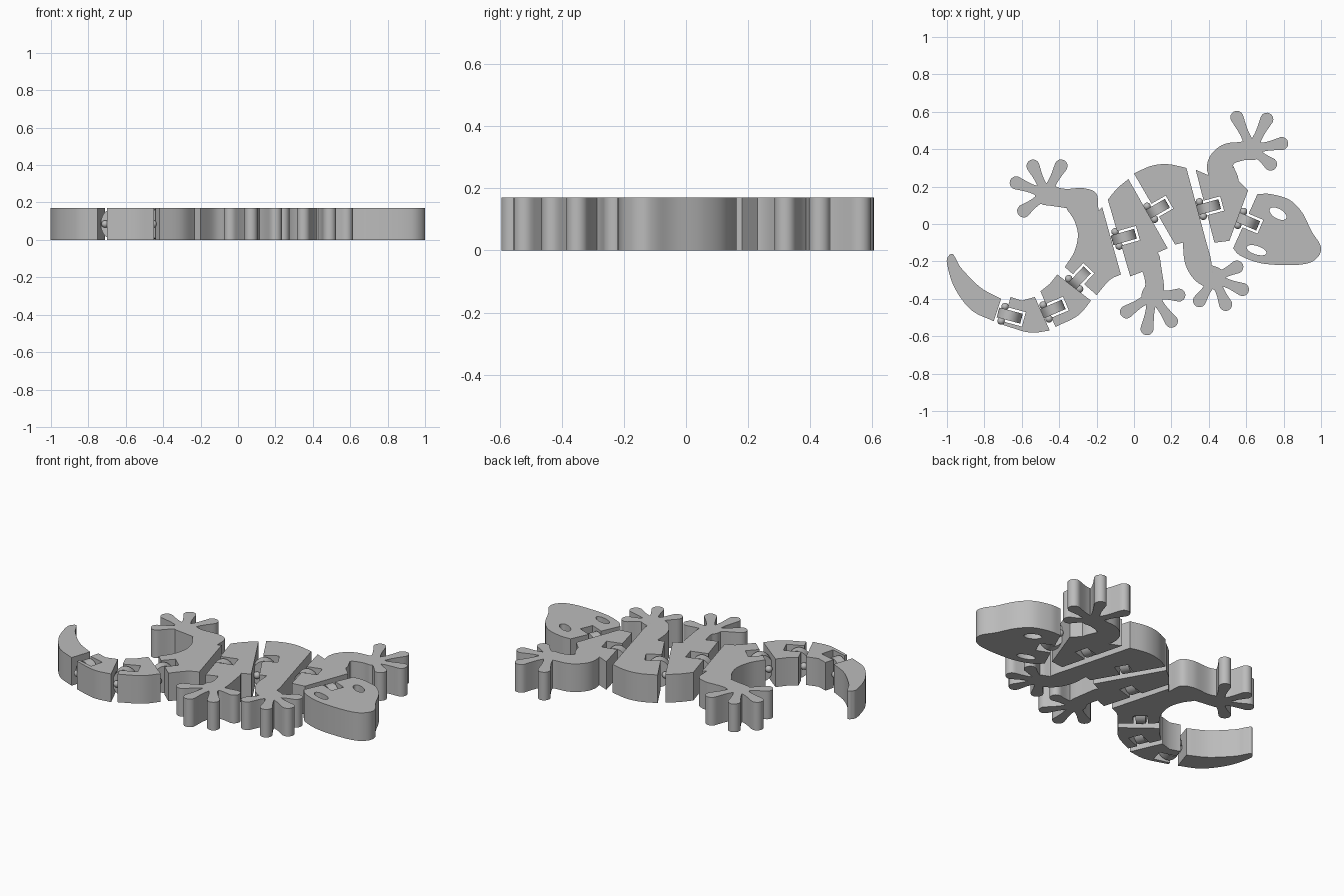
import bpy, bmesh, math
from mathutils import Vector

if "Cube" in bpy.data.objects:
    bpy.data.objects.remove(bpy.data.objects["Cube"])

UNIT = 0.01          # plan coordinates are in hundredths
HEIGHT = 0.17
MID = HEIGHT / 2

grey = bpy.data.materials.new("plain_grey")
grey.use_nodes = True
grey.diffuse_color = (0.5, 0.5, 0.5, 1)
grey.node_tree.nodes["Principled BSDF"].inputs["Base Color"].default_value = grey.diffuse_color


def spline(points, steps=6):
    """Smooth curve through points of any dimension."""
    pts = [Vector(p) for p in points]
    if len(pts) < 3:
        return pts
    ext = [pts[0] * 2 - pts[1]] + pts + [pts[-1] * 2 - pts[-2]]
    out = []
    for a, b, c, d in zip(ext, ext[1:], ext[2:], ext[3:]):
        for i in range(steps):
            t = i / steps
            out.append(b + (c - a) * t / 2
                       + (a * 2 - b * 5 + c * 4 - d) * t * t / 2
                       + (b * 3 - a - c * 3 + d) * t * t * t / 2)
    return out + [pts[-1]]


def add_object(name, bm):
    bmesh.ops.recalc_face_normals(bm, faces=bm.faces)
    mesh = bpy.data.meshes.new(name)
    bm.to_mesh(mesh)
    bm.free()
    mesh.materials.append(grey)
    obj = bpy.data.objects.new(name, mesh)
    bpy.context.collection.objects.link(obj)
    return obj


def prism(name, outline, low=0.0, high=HEIGHT):
    """Extrude a plan outline straight up."""
    bm = bmesh.new()
    base = bm.faces.new([bm.verts.new((p[0] * UNIT, p[1] * UNIT, low)) for p in outline])
    top = bmesh.ops.extrude_face_region(bm, geom=[base])["geom"]
    bmesh.ops.translate(bm, vec=(0, 0, high - low),
                        verts=[v for v in top if isinstance(v, bmesh.types.BMVert)])
    return add_object(name, bm)


def limb(name, path):
    """Prism around a curved path of (x, y, radius), with round ends."""
    line = spline(path)
    left, right = [], []
    for i, p in enumerate(line):
        d = (line[min(i + 1, len(line) - 1)] - line[max(i - 1, 0)]).to_2d().normalized()
        side = Vector((-d.y, d.x)) * p.z
        left.append(p.to_2d() + side)
        right.append(p.to_2d() - side)

    def cap(p, start):
        a0 = math.atan2(start.y - p.y, start.x - p.x)
        return [p.to_2d() + Vector((math.cos(a0 - math.pi * k / 8),
                                    math.sin(a0 - math.pi * k / 8))) * p.z for k in range(1, 8)]
    return prism(name, left + cap(line[-1], left[-1]) + right[::-1] + cap(line[0], right[0]))


def combine(obj, other, operation):
    """Apply a boolean and discard the second solid."""
    mod = obj.modifiers.new("combine", "BOOLEAN")
    mod.operation, mod.solver, mod.object = operation, "EXACT", other
    graph = bpy.context.evaluated_depsgraph_get()
    mesh = bpy.data.meshes.new_from_object(obj.evaluated_get(graph))
    obj.modifiers.clear()
    obj.data = mesh
    bpy.data.objects.remove(other)


def body(name, *chains):
    """Segment whose outline is made of smooth chains meeting at corners."""
    return prism(name, [p for chain in chains for p in spline(chain)])


def add_leg(segment, path, toes):
    """Leg ending in a palm with a fan of round-tipped toes."""
    combine(segment, limb("leg", path), "UNION")
    palm = Vector(path[-1][:2])
    for tip in toes:
        tip = Vector(tip)
        neck = palm.lerp(tip, 0.5)
        combine(segment, limb("toe", [(*palm, 3), (*neck, 2.4), (*tip, 3.5)]), "UNION")


def ellipse(x, y, long, short, angle):
    c, s = math.cos(math.radians(angle)), math.sin(math.radians(angle))
    turn = [math.tau * k / 24 for k in range(24)]
    return [(x + long * math.cos(t) * c - short * math.sin(t) * s,
             y + long * math.cos(t) * s + short * math.sin(t) * c) for t in turn]


# Body segments from head to tail
head = body("head", [(66, 16), (73, 16), (83, 13), (90, 6), (95, -4), (99, -10), (100, -14),
                     (98, -18), (93, -21), (83, -22), (68, -21), (57, -17), (53, -13)])
neck = body("neck", [(33, 29), (43, -10)], [(51, -9), (61, 18)], [(54, 25), (40, 26)])
shoulder = body("shoulder", [(0, 27), (9, 31), (18, 32), (28, 30)],
                [(39, -11)], [(26, -10), (22, -11)])
waist = body("waist", [(-14, 13), (-9, 19), (-3, 24)],
             [(18, -13), (11, -16)], [(6, -25), (-2, -28)])
hip = body("hip", [(-17, 9)], [(-7, -27), (-13, -30), (-20, -38)],
           [(-37, -23), (-32, -15), (-30, -6), (-32, 2), (-36, 8)],
           [(-34, 19), (-26, 19), (-20, 16), (-19, 7)])
tail_base = body("tail_base", [(-41, -27)], [(-23, -41), (-30, -49), (-42, -55)],
                 [(-50, -36), (-45, -32)])
tail_middle = body("tail_middle", [(-53, -39)], [(-45, -57), (-56, -58), (-70, -54)],
                   [(-66, -39), (-60, -41)])
tail_tip = body("tail_tip", [(-71, -40), (-82, -34), (-92, -24), (-95, -19), (-97, -16),
                             (-99, -17), (-100, -21), (-96, -34), (-87, -46), (-75, -52)])

# Legs with toes
add_leg(neck, [(49, 23, 7), (46, 31, 7), (50, 37, 6), (58, 39, 5), (63, 40, 6)],
        [(55, 57), (71, 56), (79, 43), (73, 32)])
add_leg(shoulder, [(32, -8, 6), (34, -19, 7), (37, -26, 6), (43, -29, 6)],
        [(55, -23), (58, -35), (49, -43), (35, -41)])
add_leg(waist, [(8, -19, 6), (10, -26, 5), (11, -33, 5), (10, -38, 6)],
        [(-4, -47), (7, -56), (20, -52), (24, -38)])
add_leg(hip, [(-27, 13, 6), (-39, 14, 5), (-47, 16, 6)],
        [(-39, 31), (-54, 31), (-63, 22), (-59, 7)])

# Eye holes
for eye in [(77, 5.5, 5, 2.6, -30), (65.5, -14, 5.5, 2.3, -18)]:
    combine(head, prism("eye_cutter", ellipse(*eye), -MID, HEIGHT + MID), "DIFFERENCE")


def hinge(segment, label, x, y, angle):
    """Slot in the front segment, with a rounded tongue and side knobs in it."""
    along = Vector((math.cos(math.radians(angle)), math.sin(math.radians(angle))))
    across = Vector((-along.y, along.x))
    at = Vector((x, y))
    slot = [at + along * a + across * b for a, b in [(-3, -4), (11.5, -4), (11.5, 4), (-3, 4)]]
    combine(segment, prism("slot_cutter", slot, -MID, HEIGHT + MID), "DIFFERENCE")
    bm = bmesh.new()
    ring = []
    for k in range(32):
        t = math.tau * k / 32
        p = (at + along * (3.7 + 6.5 * math.cos(t)) - across * 2.7) * UNIT
        ring.append(bm.verts.new((p.x, p.y, MID + 0.95 * MID * math.sin(t))))
    side = bmesh.ops.extrude_face_region(bm, geom=[bm.faces.new(ring)])["geom"]
    bmesh.ops.translate(bm, vec=(across * 5.4 * UNIT).to_3d(),
                        verts=[v for v in side if isinstance(v, bmesh.types.BMVert)])
    add_object(label + "_hinge_tongue", bm)
    bm = bmesh.new()
    for b in (-4, 4):
        p = (at + across * b) * UNIT
        ball = bmesh.ops.create_uvsphere(bm, u_segments=16, v_segments=10, radius=0.02)
        bmesh.ops.translate(bm, vec=(p.x, p.y, MID), verts=ball["verts"])
    add_object(label + "_hinge_knobs", bm)


# Hinges between neighbouring segments
for spec in [(head, "head", 57, 3, -23), (neck, "neck", 36, 8, 15),
             (shoulder, "shoulder", 9, 6, 30), (waist, "waist", -9, -8, 16),
             (hip, "hip", -32, -32, 47), (tail_base, "tail_base", -47, -47, 23),
             (tail_middle, "tail_middle", -70, -48, -15)]:
    hinge(*spec)

# Smooth rounded sides, sharp rims
for obj in bpy.context.scene.objects:
    obj.select_set(obj.type == "MESH")
bpy.context.view_layer.objects.active = head
bpy.ops.object.shade_smooth_by_angle(angle=math.radians(35))
